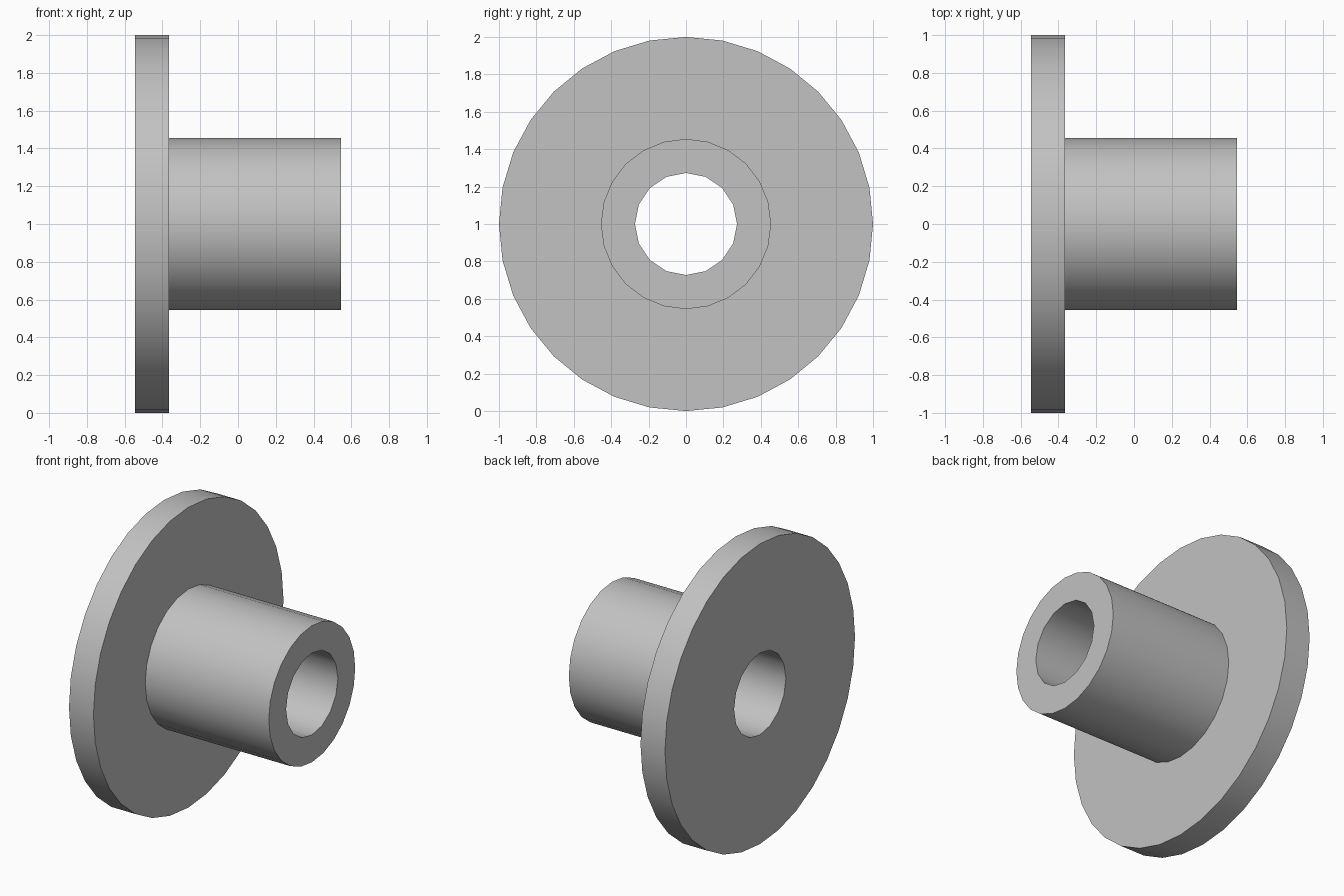
import bpy, bmesh
from math import sin, cos, tau, radians

cube = bpy.data.objects.get("Cube")
if cube:
    bpy.data.objects.remove(cube, do_unlink=True)

# Main dimensions along the x axis
BACK, STEP, FRONT = -0.545, -0.365, 0.545
FLANGE = (1.0, 32)    # radius, sides
HUB = (0.455, 24)
BORE = (0.273, 16)
AXIS_HEIGHT = 1.0

grey = bpy.data.materials.new("plain_grey")
grey.use_nodes = True
colour = (0.54, 0.54, 0.54, 1)
grey.diffuse_color = colour
grey.node_tree.nodes["Principled BSDF"].inputs["Base Color"].default_value = colour

bm = bmesh.new()


def ring(x, size):
    """Closed loop of edges around the x axis."""
    radius, sides = size
    verts = [bm.verts.new((x, radius * sin(tau * i / sides),
                           AXIS_HEIGHT + radius * cos(tau * i / sides)))
             for i in range(sides)]
    return [bm.edges.new((verts[i - 1], verts[i])) for i in range(sides)]


def wall(a, b):
    """Cylindrical wall between two matching rings."""
    for e, f in zip(a, b):
        bm.faces.new((e.verts[0], e.verts[1], f.verts[1], f.verts[0]))


def annulus(outer, inner, direction):
    """Flat end face between two rings in one plane."""
    bmesh.ops.triangle_fill(bm, edges=outer + inner, use_beauty=True,
                            normal=(direction, 0, 0))


# Flange rim, hub side and bore
rim_back, rim_step = ring(BACK, FLANGE), ring(STEP, FLANGE)
hub_step, hub_front = ring(STEP, HUB), ring(FRONT, HUB)
bore_back, bore_front = ring(BACK, BORE), ring(FRONT, BORE)
wall(rim_back, rim_step)
wall(hub_step, hub_front)
wall(bore_back, bore_front)

# Flat faces: flange back, flange shoulder, hub end
annulus(rim_back, bore_back, -1)
annulus(rim_step, hub_step, 1)
annulus(hub_front, bore_front, 1)
bmesh.ops.recalc_face_normals(bm, faces=bm.faces)

mesh = bpy.data.meshes.new("flanged_bushing")
bm.to_mesh(mesh)
bm.free()
mesh.materials.append(grey)
bushing = bpy.data.objects.new("flanged_bushing", mesh)
bpy.context.collection.objects.link(bushing)

# Smooth round walls, sharp rims
bpy.ops.object.select_all(action='DESELECT')
bushing.select_set(True)
bpy.context.view_layer.objects.active = bushing
bpy.ops.object.shade_smooth_by_angle(angle=radians(35))
